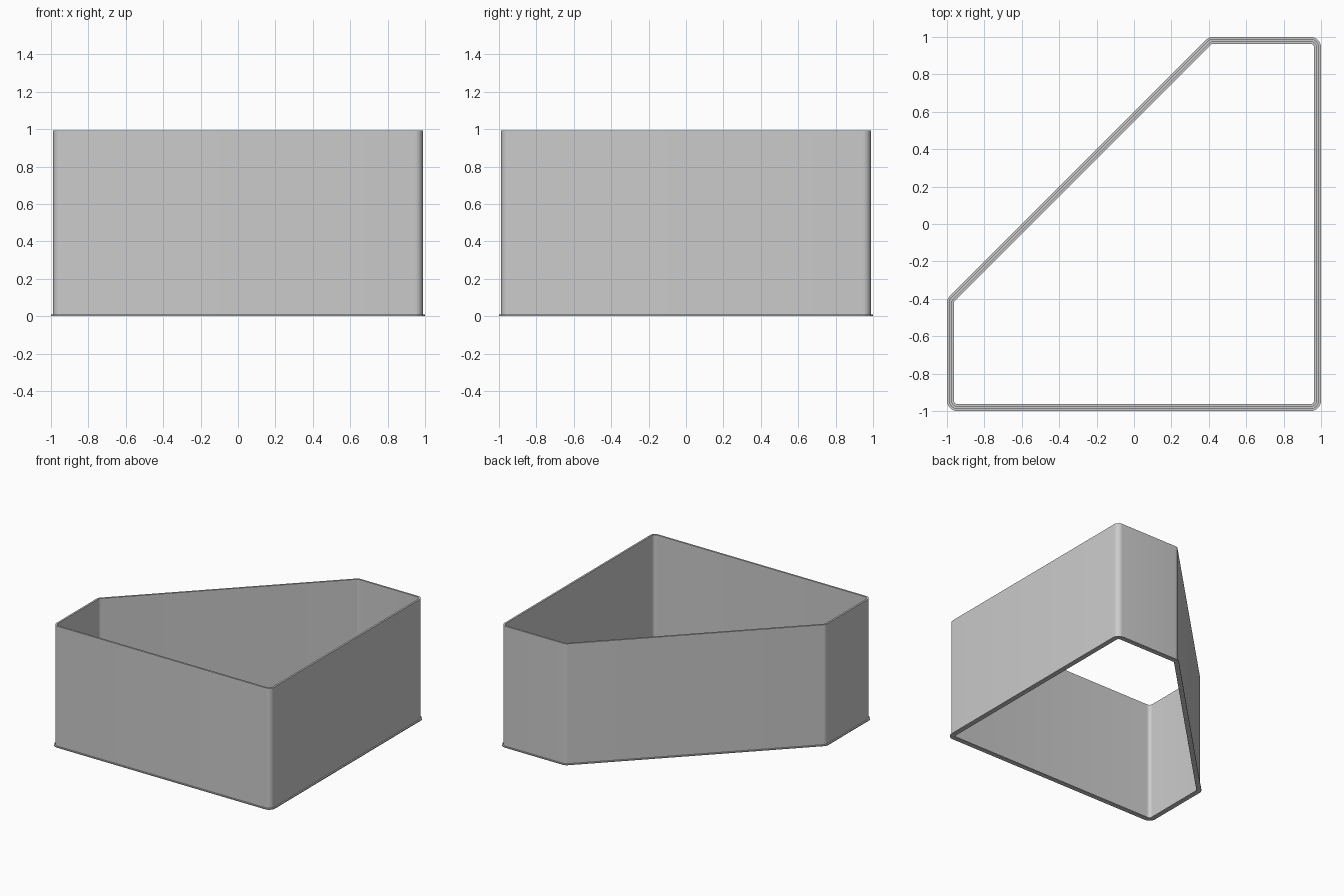
import bpy, bmesh, math
from mathutils import Vector

if "Cube" in bpy.data.objects:
    bpy.data.objects.remove(bpy.data.objects["Cube"])

# Outer outline (counter-clockwise): a square with one corner cut at 45 degrees
CUT = 0.60
CORNERS = [Vector(p) for p in ((-1, -1), (1, -1), (1, 1), (1 - CUT, 1), (-1, CUT - 1))]
RADIUS = 0.055
ARC_STEPS = 8

# Cross-section of the rim: (inward offset, height), thin wall on a wider foot flange
FOOT_H, TOP = 0.008, 0.993
SECTION = [(0, 0), (0.037, 0), (0.037, FOOT_H), (0.026, FOOT_H),
           (0.026, TOP), (0.011, TOP), (0.011, FOOT_H), (0, FOOT_H)]


def rounded_outline(inset):
    """Outline with rounded corners, moved inward by inset."""
    pts = []
    n = len(CORNERS)
    for i, c in enumerate(CORNERS):
        d_in = (c - CORNERS[i - 1]).normalized()
        d_out = (CORNERS[(i + 1) % n] - c).normalized()
        turn = d_in.angle(d_out)
        # arc centre is shared by every inset, only the radius changes
        inward = (d_out - d_in).normalized()
        centre = c + inward * (RADIUS / math.cos(turn / 2))
        start = math.atan2(-d_in.x, d_in.y)
        start += math.pi if Vector((math.cos(start), math.sin(start))).dot(inward) > 0 else 0
        for s in range(ARC_STEPS + 1):
            a = start + turn * s / ARC_STEPS
            pts.append(centre + (RADIUS - inset) * Vector((math.cos(a), math.sin(a))))
    return pts


# Sweep the section around the outline
bm = bmesh.new()
loops = [[bm.verts.new((p.x, p.y, z)) for p in rounded_outline(o)] for o, z in SECTION]
for k, a in enumerate(loops):
    b = loops[(k + 1) % len(loops)]
    for i in range(len(a)):
        j = (i + 1) % len(a)
        bm.faces.new((a[i], a[j], b[j], b[i]))
bmesh.ops.recalc_face_normals(bm, faces=bm.faces)
mesh = bpy.data.meshes.new("cutter_wall")
bm.to_mesh(mesh)
bm.free()

grey = bpy.data.materials.new("light grey")
grey.diffuse_color = (0.6, 0.6, 0.6, 1)
grey.use_nodes = True
grey.node_tree.nodes["Principled BSDF"].inputs["Base Color"].default_value = grey.diffuse_color
mesh.materials.append(grey)

wall = bpy.data.objects.new("cutter_wall", mesh)
bpy.context.collection.objects.link(wall)
bpy.context.view_layer.objects.active = wall
wall.select_set(True)
bpy.ops.object.shade_smooth_by_angle(angle=math.radians(30))
